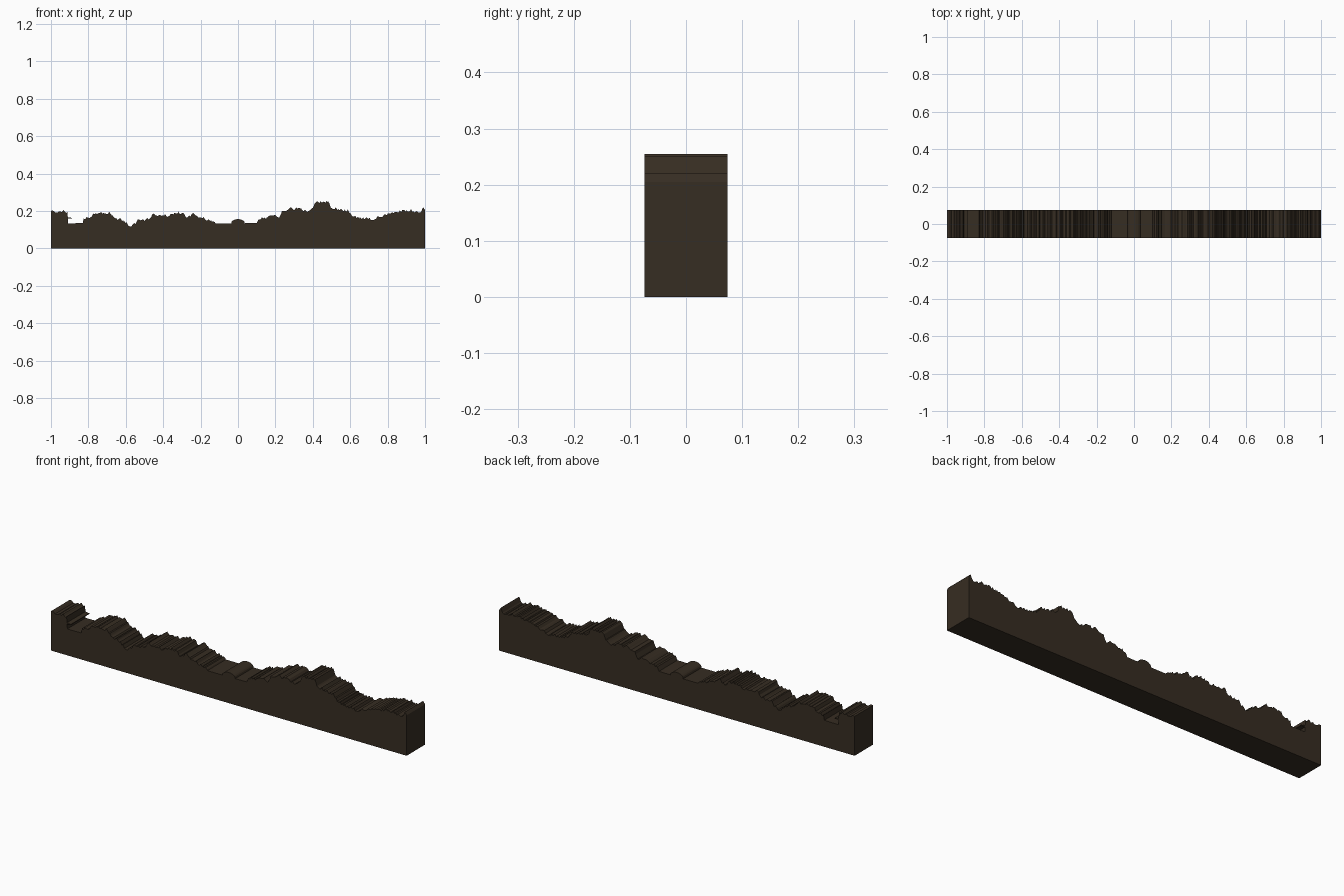
import bpy, bmesh, math, random

if "Cube" in bpy.data.objects:
    bpy.data.objects.remove(bpy.data.objects["Cube"])

random.seed(7)
HALF_DEPTH = 0.074

bark = bpy.data.materials.new("dark_brown")
bark.diffuse_color = (0.037, 0.026, 0.016, 1)
bark.use_nodes = True
bark.node_tree.nodes["Principled BSDF"].inputs["Base Color"].default_value = bark.diffuse_color


def extrude_outline(name, outline):
    """Extrude a front (x, z) outline through the full depth."""
    bm = bmesh.new()
    face = bm.faces.new([bm.verts.new((x, -HALF_DEPTH, z)) for x, z in outline])
    res = bmesh.ops.extrude_face_region(bm, geom=[face])
    verts = [g for g in res["geom"] if isinstance(g, bmesh.types.BMVert)]
    bmesh.ops.translate(bm, verts=verts, vec=(0, 2 * HALF_DEPTH, 0))
    bmesh.ops.triangulate(bm, faces=[f for f in bm.faces if len(f.verts) > 4])
    bmesh.ops.recalc_face_normals(bm, faces=bm.faces)
    mesh = bpy.data.meshes.new(name)
    bm.to_mesh(mesh)
    bm.free()
    mesh.materials.append(bark)
    obj = bpy.data.objects.new(name, mesh)
    bpy.context.collection.objects.link(obj)
    return obj


def ragged(points, step=0.007, amp=0.008):
    """Resample a coarse ridge line with jagged foliage-like noise."""
    out = []
    for (x0, z0), (x1, z1) in zip(points, points[1:]):
        n = max(1, round((x1 - x0) / step))
        for i in range(n):
            t = (i + random.uniform(0, 0.6) * (i > 0)) / n
            jit = random.uniform(-amp, amp) if i else 0
            out.append((x0 + (x1 - x0) * t, z0 + (z1 - z0) * t + jit))
    return out + [points[-1]]


# Coarse treeline heights either side of the central clearing
far_left = [(-1, .2), (-.95, .198), (-.912, .196)]
left = [(-.83, .135), (-.825, .16), (-.79, .165), (-.775, .185), (-.72, .188),
        (-.685, .19), (-.66, .162), (-.61, .15), (-.58, .118), (-.545, .135),
        (-.53, .155), (-.475, .155), (-.46, .18), (-.39, .182), (-.375, .17),
        (-.34, .19), (-.3, .19), (-.27, .165), (-.235, .185), (-.2, .165),
        (-.14, .143), (-.12, .133)]
right = [(.1, .135), (.11, .155), (.155, .165), (.19, .175), (.22, .165),
         (.235, .2), (.27, .21), (.33, .215), (.37, .195), (.4, .215),
         (.41, .24), (.46, .25), (.485, .25), (.5, .215), (.59, .202),
         (.61, .172), (.68, .16), (.73, .155), (.75, .17), (.8, .185),
         (.85, .195), (.9, .203), (.98, .198), (.99, .22), (1, .205)]

# Low dome in the clearing
dome = [(-.035 * math.cos(a * math.pi / 10), .137 + .019 * math.sin(a * math.pi / 10))
        for a in range(11)]

ridge = (ragged(far_left) + [(-.908, .134), (-.87, .134)] + ragged(left)
         + [(-.036, .133)] + dome + [(.036, .134)] + ragged(right))
ridge = [(x, min(z, .26)) for x, z in ridge]
extrude_outline("treeline_block", [(-1, 0)] + ridge[:] + [(1, 0)])

# Thin twig poking out over the left notch
extrude_outline("overhanging_twig", [(-.915, .158), (-.888, .159), (-.888, .163), (-.915, .166)])
